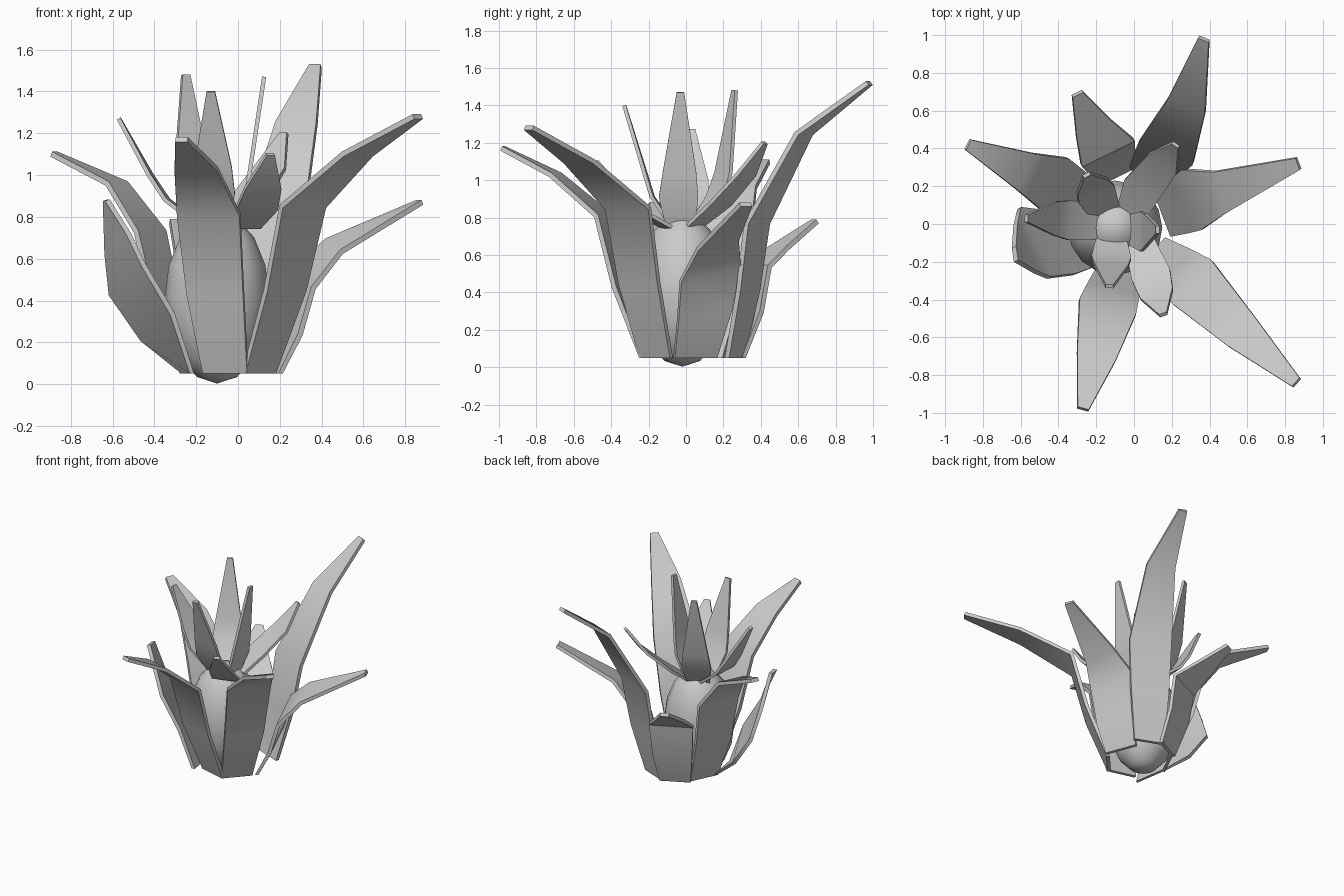
import bpy, bmesh
from mathutils import Vector


def smooth(obj, angle=0.75):
    bpy.ops.object.select_all(action='DESELECT')
    obj.select_set(True)
    bpy.context.view_layer.objects.active = obj
    bpy.ops.object.shade_smooth_by_angle(angle=angle)


def leaf(name, points, widths, scale=1.0, tilt=(0, 0, 0), thickness=0.026):
    """Ribbon through centre points, given half widths, then thickened."""
    pts = [Vector(p) for p in points]
    d = pts[-1] - pts[0]
    side = Vector((d.y, -d.x, 0)).normalized()
    bm = bmesh.new()
    rows = []
    for i, (p, w) in enumerate(zip(pts, widths)):
        off = side * w * scale
        if 0 < i < len(pts) - 1:
            off = off + Vector(tilt) * w / 0.155
        rows.append((bm.verts.new(p - off), bm.verts.new(p + off)))
    for (a, b), (c, e) in zip(rows, rows[1:]):
        bm.faces.new((a, b, e, c))
    mesh = bpy.data.meshes.new(name)
    bm.to_mesh(mesh)
    bm.free()
    obj = bpy.data.objects.new(name, mesh)
    bpy.context.collection.objects.link(obj)
    mod = obj.modifiers.new("thickness", 'SOLIDIFY')
    mod.thickness = thickness
    mod.offset = 0
    bpy.context.view_layer.objects.active = obj
    obj.select_set(True)
    bpy.ops.object.modifier_apply(modifier=mod.name)
    # Flat cut at the foot of the outer leaves
    for v in obj.data.vertices:
        if v.co.z < 0.07:
            v.co.z = 0.05
    smooth(obj)


# Egg-shaped core
bpy.ops.mesh.primitive_uv_sphere_add(segments=16, ring_count=8, radius=1,
                                     location=(-0.1, -0.02, 0.413))
core = bpy.context.object
core.name = "core"
core.scale = (0.25, 0.25, 0.41)
smooth(core)

# Outer leaves: base, widest bend, upper bend, tip, width scale, bulge, tilt
none = (0, 0, 0)
outer = [
    ((0.08, 0.26, 0.05), (0.17, 0.38, 0.77), (0.28, 0.63, 1.25), (0.37, 0.98, 1.52), 1.0, 0.015, none),
    ((0.16, 0.05, 0.05), (0.31, 0.13, 0.50), (0.46, 0.17, 0.66), (0.87, 0.32, 0.87), 1.1, 0.02, (-0.01, 0, -0.04)),
    ((0.10, -0.16, 0.05), (0.31, -0.31, 0.85), (0.57, -0.57, 1.10), (0.86, -0.84, 1.28), 1.0, 0.025, none),
    ((-0.06, -0.21, 0.05), (-0.14, -0.44, 0.81), (-0.20, -0.70, 1.03), (-0.27, -0.98, 1.17), 1.0, 0.025, none),
    ((-0.24, -0.10, 0.05), (-0.53, -0.10, 0.50), (-0.575, -0.13, 0.67), (-0.63, -0.16, 0.88), 1.2, 0.0, (-0.05, 0, -0.07)),
    ((-0.22, 0.10, 0.05), (-0.42, 0.21, 0.73), (-0.58, 0.28, 0.96), (-0.88, 0.42, 1.10), 1.0, 0.03, none),
    ((-0.09, 0.26, 0.05), (-0.14, 0.38, 0.54), (-0.21, 0.50, 0.64), (-0.30, 0.69, 0.78), 1.0, 0.025, none),
]
for i, (base, bend, upper, tip, s, bulge, tilt) in enumerate(outer):
    b, m = Vector(base), Vector(bend)
    out = Vector((m.x - b.x, m.y - b.y, 0)).normalized() * bulge
    leaf(f"outer_leaf_{i + 1}", (base, (b + m) / 2 + out, bend, upper, tip),
         (0.11, 0.14, 0.155, 0.105, 0.03), s, tilt)

# Inner leaves growing from the top of the core
inner = [
    ((-0.02, 0.05, 0.76), (0.04, 0.18, 0.87), (0.15, 0.32, 1.03), (0.22, 0.42, 1.20)),
    ((0.03, -0.10, 0.75), (0.09, -0.27, 0.84), (0.12, -0.37, 0.94), (0.155, -0.48, 1.10)),
    ((-0.12, -0.08, 0.76), (-0.12, -0.18, 0.91), (-0.12, -0.22, 1.04), (-0.13, -0.33, 1.40)),
    ((-0.18, 0.00, 0.76), (-0.34, 0.02, 0.88), (-0.42, 0.03, 1.00), (-0.57, 0.03, 1.27)),
    ((-0.15, 0.06, 0.76), (-0.20, 0.16, 0.91), (-0.22, 0.20, 1.04), (-0.25, 0.26, 1.48)),
    ((-0.02, -0.03, 0.76), (0.04, -0.04, 0.91), (0.06, -0.035, 1.04), (0.125, -0.03, 1.47)),
]
for i, pts in enumerate(inner):
    leaf(f"inner_leaf_{i + 1}", pts, (0.08, 0.105, 0.09, 0.02), thickness=0.02)
